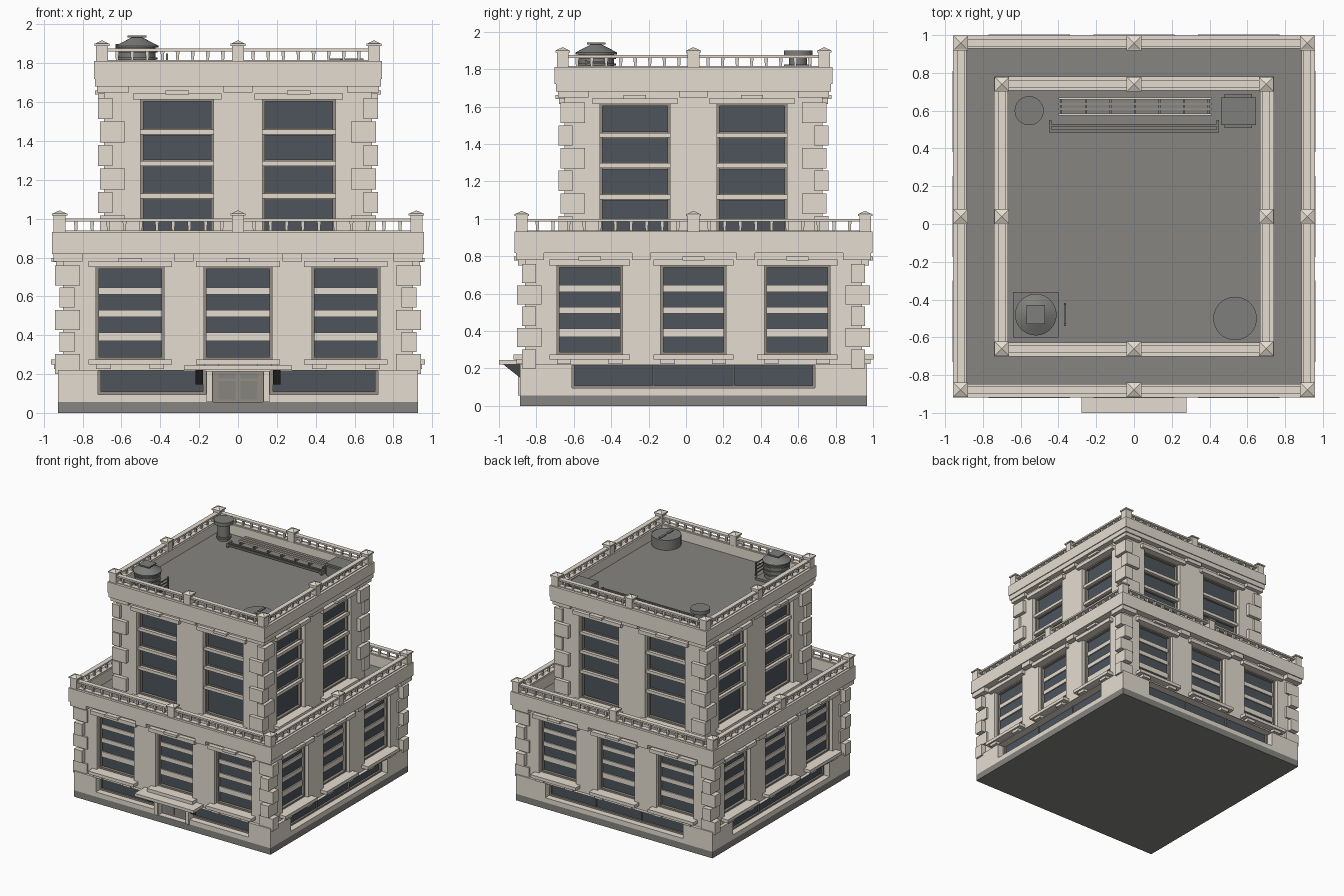
import bpy
import bmesh
import math
from mathutils import Matrix

if "Cube" in bpy.data.objects:
    bpy.data.objects.remove(bpy.data.objects["Cube"])

CY = 0.04  # the tower sits slightly behind the origin, the canopy reaches forward


def material(name, r, g, b):
    m = bpy.data.materials.new(name)
    m.use_nodes = True
    m.diffuse_color = (r, g, b, 1)
    m.node_tree.nodes["Principled BSDF"].inputs["Base Color"].default_value = (r, g, b, 1)
    return m


STONE = material("warm stone", 0.78, 0.72, 0.63)
ROOF = material("roof grey", 0.24, 0.235, 0.22)
FRAME = material("window frame taupe", 0.3, 0.27, 0.23)
GLASS = material("dark glass", 0.075, 0.09, 0.108)
METAL = material("roof metal", 0.21, 0.21, 0.2)
IRON = material("dark iron", 0.06, 0.06, 0.06)

parts = {}


def mesh(name, mat):
    if name not in parts:
        parts[name] = (bmesh.new(), mat)
    return parts[name][0]


def box(bm, x0, x1, y0, y1, z0, z1, m=Matrix()):
    size = Matrix.Diagonal((x1 - x0, y1 - y0, z1 - z0, 1))
    mid = Matrix.Translation(((x0 + x1) / 2, (y0 + y1) / 2, (z0 + z1) / 2))
    bmesh.ops.create_cube(bm, size=1, matrix=m @ mid @ size)


def side(bm, k, u0, u1, d0, d1, z0, z1):
    """Box on facade k: u runs along the wall, d is distance outward."""
    m = Matrix.Translation((0, CY, 0)) @ Matrix.Rotation(k * math.pi / 2, 4, 'Z')
    box(bm, u0, u1, -d1, -d0, z0, z1, m)


def cyl(bm, x, y, z0, z1, r0, r1=None, n=32, turn=0):
    m = Matrix.Translation((x, y, (z0 + z1) / 2)) @ Matrix.Rotation(turn, 4, 'Z')
    bmesh.ops.create_cone(bm, cap_ends=True, segments=n, radius1=r0,
                          radius2=r0 if r1 is None else r1, depth=z1 - z0, matrix=m)


def square(bm, half, z0, z1):
    box(bm, -half, half, CY - half, CY + half, z0, z1)


def wall(bm, k, half, depth, z0, z1, openings):
    """Piers between the openings, with infill above and below each one."""
    edge = -half
    for u0, u1, b, t in openings:
        side(bm, k, edge, u0, half - depth, half, z0, z1)
        side(bm, k, u0, u1, half - depth, half, z0, b)
        side(bm, k, u0, u1, half - depth, half, t, z1)
        edge = u1
    side(bm, k, edge, half, half - depth, half, z0, z1)


def surround(bm, k, u0, u1, b, t, d0, d1, w):
    """Jambs and bottom rail lining an opening."""
    side(bm, k, u0, u0 + w, d0, d1, b, t)
    side(bm, k, u1 - w, u1, d0, d1, b, t)
    side(bm, k, u0 + w, u1 - w, d0, d1, b, b + w)


def window(level, k, opening, half, bars, bar_out, reach):
    """Glass, frame, cross bars, sill with brackets, and hood with keystone."""
    u0, u1, b, t = opening
    back, mid = half - 0.06, (u0 + u1) / 2
    side(mesh(level + "_glass", GLASS), k, u0, u1, back - 0.02, back + 0.005, b, t)
    frames, trim = mesh(level + "_window_frames", FRAME), mesh(level + "_window_trim", STONE)
    surround(frames, k, u0, u1, b, t, back, back + 0.03, 0.014)
    side(frames, k, u0, u1, back, back + 0.03, t - 0.01, t)
    for z, h in bars:
        side(trim, k, u0, u1, back, back + bar_out, z - h / 2, z + h / 2)
    side(trim, k, u0 - 0.04, u1 + 0.04, half - 0.02, half + reach, b - 0.027, b)
    for s in (u0, u1 - 0.075):
        side(trim, k, s, s + 0.075, half - 0.02, half + reach * 0.75, b - 0.05, b - 0.027)
    side(trim, k, u0 - 0.04, u1 + 0.04, half - 0.02, half + reach * 0.6, t, t + 0.032)
    side(trim, k, mid - 0.06, mid + 0.06, half - 0.02, half + reach * 0.95, t + 0.027, t + 0.048)


def quoins(name, long_out, short_out, z0, pitch, count):
    """Corner stones whose long side alternates between the two walls."""
    bm = mesh(name, STONE)
    for i in range(count):
        z = z0 + i * pitch
        size = [(short_out, 0.13), (long_out, 0.075)]
        (x, lx), (y, ly) = size if i % 2 else size[::-1]
        lx, ly = (ly, lx) if lx < ly and i % 2 == 0 else (lx, ly)
        if i % 2:
            lx, ly = ly, lx
        for sx in (-1, 1):
            for sy in (-1, 1):
                xs = sorted((sx * x, sx * (x - lx)))
                ys = sorted((CY + sy * y, CY + sy * (y - ly)))
                box(bm, *xs, *ys, z, z + pitch * 0.9)


def balustrade(level, offset, z, rail, count):
    """Rails, tapered balusters and capped posts on top of a parapet."""
    rails, posts = mesh(level + "_balustrade", STONE), mesh(level + "_posts", STONE)
    for k in range(4):
        side(rails, k, -offset, offset, offset - 0.02, offset + 0.02, z + rail - 0.014, z + rail)
        side(rails, k, -offset, offset, offset - 0.02, offset + 0.02, z, z + 0.006)
        m = Matrix.Rotation(k * math.pi / 2, 4, 'Z')
        for i in range(1, count):
            if i != count / 2:
                u = -offset + 2 * offset * i / count
                p = m @ Matrix.Translation((u, -offset, 0))
                cyl(rails, p[0][3], p[1][3] + CY, z, z + rail, 0.009, 0.015, 4, math.pi / 4)
    for i in (-1, 0, 1):
        for j in (-1, 0, 1):
            if i or j:
                x, y, top = i * offset, CY + j * offset, z + rail + 0.015
                box(posts, x - 0.031, x + 0.031, y - 0.031, y + 0.031, z, top)
                box(posts, x - 0.039, x + 0.039, y - 0.039, y + 0.039, top, top + 0.011)
                cyl(posts, x, y, top + 0.011, top + 0.028, 0.05, 0, 4, math.pi / 4)


# Solid cores, plinth and roof decks
square(mesh("plinth", ROOF), 0.928, 0, 0.055)
square(mesh("lower_core", STONE), 0.83, 0.055, 0.82)
square(mesh("upper_core", STONE), 0.615, 0.82, 1.7)
square(mesh("lower_roof", ROOF), 0.895, 0.82, 0.84)
square(mesh("upper_roof", ROOF), 0.675, 1.7, 1.73)

# Facades
for k in range(4):
    strips = [(-0.72, -0.165, 0.095, 0.216), (0.165, 0.72, 0.095, 0.216)] if k == 0 \
        else [(-0.65, 0.65, 0.095, 0.216)]
    holes = [strips[0], (-0.13, 0.13, 0.056, 0.213), strips[1]] if k == 0 else strips
    wall(mesh("ground_wall", STONE), k, 0.928, 0.1, 0.055, 0.22, holes)
    for u0, u1, b, t in strips:
        side(mesh("shop_glass", GLASS), k, u0, u1, 0.82, 0.86, b, t)
        frames = mesh("shop_frames", FRAME)
        surround(frames, k, u0, u1, b, t, 0.855, 0.875, 0.014)
        if k:
            for u in (-0.215, 0.215):
                side(frames, k, u - 0.004, u + 0.004, 0.855, 0.87, b, t)

    low = [(c - 0.175, c + 0.175, 0.275, 0.75) for c in (-0.555, 0, 0.555)]
    wall(mesh("lower_wall", STONE), k, 0.902, 0.075, 0.22, 0.82, low)
    for o in low:
        window("lower", k, o, 0.902, ((0.392, 0.046), (0.512, 0.036), (0.628, 0.036)), 0.015, 0.06)
    high = [(c - 0.188, c + 0.188, 0.89, 1.613) for c in (-0.313, 0.313)]
    wall(mesh("upper_wall", STONE), k, 0.69, 0.08, 0.83, 1.7, high)
    for o in high:
        window("upper", k, o, 0.69, [(z, 0.026) for z in (1.117, 1.285, 1.447)], 0.045, 0.05)
        for z in (1.117, 1.285, 1.447):
            side(mesh("upper_window_frames", FRAME), k, o[0], o[1], 0.63, 0.65, z - 0.02, z + 0.02)

    # Capitals under the parapets, over the piers and corners
    for u0, u1 in ((-0.95, -0.8), (-0.33, -0.23), (0.23, 0.33), (0.8, 0.95)):
        side(mesh("lower_capitals", STONE), k, u0, u1, 0.88, 0.95, 0.78, 0.82)
    for u0, u1 in ((-0.725, -0.56), (-0.075, 0.075), (0.56, 0.725)):
        side(mesh("upper_capitals", STONE), k, u0, u1, 0.67, 0.725, 1.65, 1.685)

    # Parapet walls, the upper one stepped
    side(mesh("lower_parapet", STONE), k, -0.958, 0.958, 0.888, 0.958, 0.818, 0.932)
    side(mesh("upper_parapet", STONE), k, -0.735, 0.735, 0.667, 0.735, 1.68, 1.72)
    side(mesh("upper_parapet", STONE), k, -0.742, 0.742, 0.667, 0.742, 1.72, 1.812)

quoins("lower_quoins", 0.943, 0.918, 0.2, 0.114, 5)
quoins("upper_quoins", 0.711, 0.722, 0.907, 0.121, 6)
balustrade("lower", 0.918, 0.932, 0.068, 22)
balustrade("upper", 0.7, 1.812, 0.063, 18)

# Entrance: double door, surround and canopy with iron brackets
side(mesh("door", FRAME), 0, -0.13, 0.13, 0.82, 0.88, 0.056, 0.213)
for s in (-1, 1):
    u = sorted((s * 0.012, s * 0.1))
    side(mesh("door_panels", ROOF), 0, *u, 0.88, 0.885, 0.07, 0.165)
    side(mesh("door_panels", ROOF), 0, *u, 0.88, 0.885, 0.177, 0.203)
    u = sorted((s * 0.132, s * 0.163))
    side(mesh("door_surround", STONE), 0, *u, 0.9, 0.938, 0.055, 0.215)
    bm = mesh("canopy_brackets", IRON)
    profile = ((-0.88, 0.22), (-0.975, 0.22), (-0.88, 0.145))
    face = bm.faces.new([bm.verts.new((s * 0.2 - 0.02, y, z)) for y, z in profile])
    ext = bmesh.ops.extrude_face_region(bm, geom=[face])["geom"]
    bmesh.ops.translate(bm, vec=(0.04, 0, 0),
                        verts=[v for v in ext if isinstance(v, bmesh.types.BMVert)])
box(mesh("canopy", STONE), -0.278, 0.278, -1, -0.86, 0.22, 0.245)

# Rooftop water tank on a square stand, with conical lid and ladder
tank = mesh("roof_tank", METAL)
box(tank, -0.64, -0.4, -0.6, -0.36, 1.73, 1.75)
cyl(tank, -0.52, -0.48, 1.75, 1.88, 0.095)
for z in (1.785, 1.82, 1.855):
    cyl(tank, -0.52, -0.48, z, z + 0.01, 0.105)
cyl(tank, -0.52, -0.48, 1.88, 1.89, 0.11)
cyl(tank, -0.52, -0.48, 1.89, 1.932, 0.11, 0.03)
box(tank, -0.57, -0.47, -0.53, -0.43, 1.932, 1.943)
ladder = mesh("tank_ladder", METAL)
for y in (-0.54, -0.43):
    box(ladder, -0.37, -0.36, y, y + 0.012, 1.73, 1.85)
for i in range(4):
    box(ladder, -0.368, -0.362, -0.54, -0.42, 1.75 + i * 0.028, 1.758 + i * 0.028)

# Vent, fan drum, service box, pipe rack
vent = mesh("roof_vent", METAL)
cyl(vent, -0.555, 0.6, 1.73, 1.87, 0.048)
cyl(vent, -0.555, 0.6, 1.75, 1.765, 0.06)
cyl(vent, -0.555, 0.6, 1.87, 1.9, 0.077)
drum = mesh("fan_drum", METAL)
cyl(drum, 0.535, -0.5, 1.73, 1.815, 0.115)
for y0, y1 in ((-0.485, -0.405), (-0.58, -0.515)):
    box(drum, 0.525, 0.545, y0, y1, 1.81, 1.822)
unit = mesh("service_box", METAL)
box(unit, 0.46, 0.645, 0.525, 0.67, 1.73, 1.825)
box(unit, 0.48, 0.625, 0.507, 0.687, 1.73, 1.81)
for i in range(4):
    box(mesh("rack_slats", STONE), -0.4, 0.41, 0.575 + i * 0.028, 0.585 + i * 0.028, 1.76, 1.772)
for i in range(7):
    box(mesh("rack_posts", METAL), -0.39 + i * 0.13, -0.38 + i * 0.13, 0.575, 0.67, 1.73, 1.76)
pipes = mesh("roof_pipes", METAL)
for y in (0.485, 0.515):
    box(pipes, -0.45, 0.45, y, y + 0.014, 1.745, 1.76)
for x in (-0.45, 0.436):
    box(pipes, x, x + 0.014, 0.485, 0.55, 1.73, 1.765)

# Turn the collected parts into objects
for name, (bm, mat) in parts.items():
    bmesh.ops.recalc_face_normals(bm, faces=bm.faces)
    data = bpy.data.meshes.new(name)
    bm.to_mesh(data)
    bm.free()
    data.materials.append(mat)
    bpy.context.collection.objects.link(bpy.data.objects.new(name, data))
